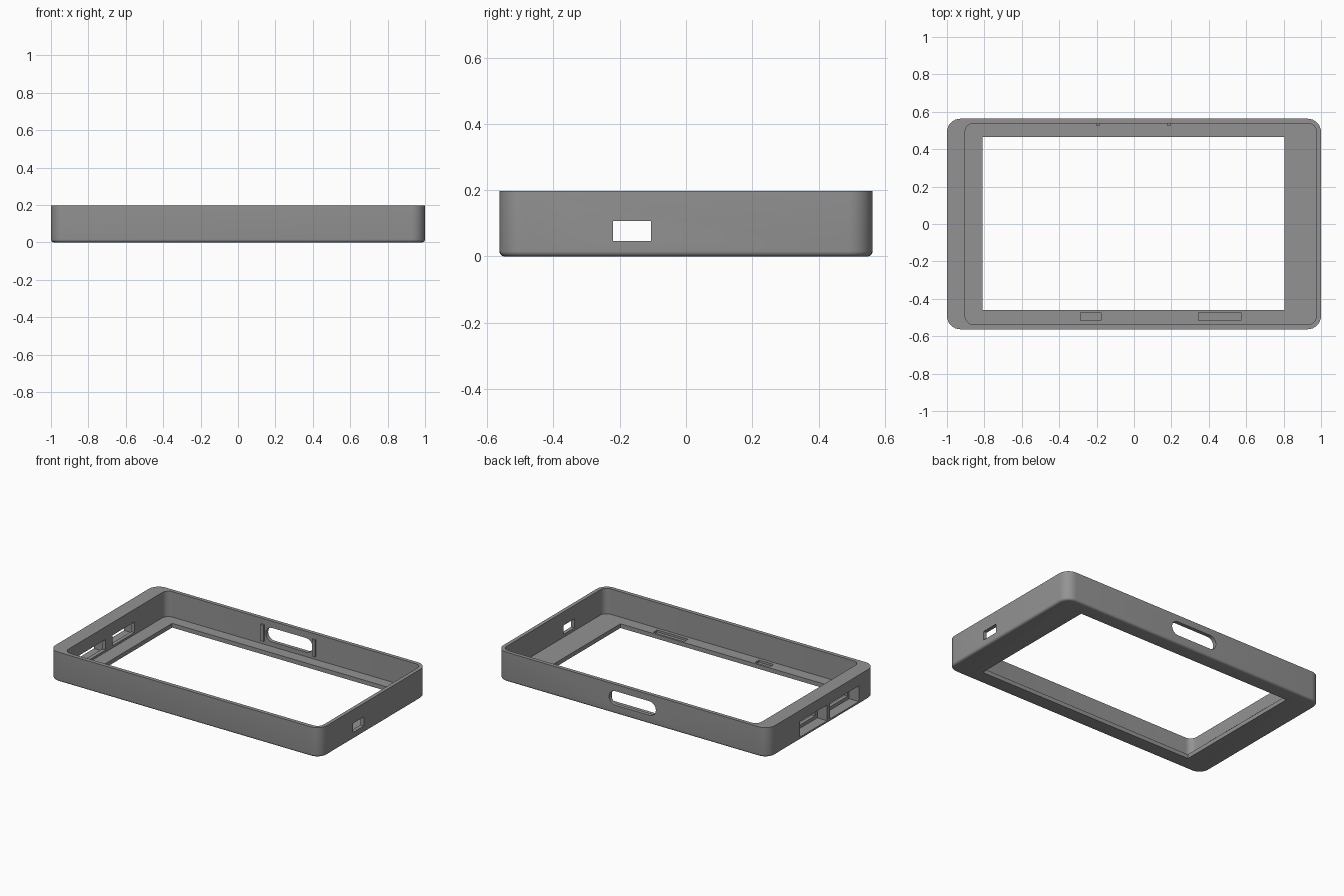
import bpy, bmesh, math

if "Cube" in bpy.data.objects:
    bpy.data.objects.remove(bpy.data.objects["Cube"])

grey = bpy.data.materials.new("plain_grey")
grey.diffuse_color = (0.29, 0.29, 0.29, 1)
grey.use_nodes = True
grey.node_tree.nodes["Principled BSDF"].inputs["Base Color"].default_value = grey.diffuse_color

H = 0.197       # case height
FLOOR = 0.028   # bezel thickness


def rounded_rect(x0, x1, y0, y1, r, n=8):
    """Counter-clockwise outline with rounded corners."""
    pts = []
    corners = [(x1 - r, y1 - r), (x0 + r, y1 - r), (x0 + r, y0 + r), (x1 - r, y0 + r)]
    for k, (cx, cy) in enumerate(corners):
        for i in range(n + 1):
            a = math.pi / 2 * (k + i / n)
            pts.append((cx + r * math.cos(a), cy + r * math.sin(a)))
    return pts


def loft(name, rings):
    """Closed solid through a stack of equal-length rings."""
    bm = bmesh.new()
    loops = [[bm.verts.new(p) for p in ring] for ring in rings]
    n = len(loops[0])
    for a, b in zip(loops, loops[1:]):
        for i in range(n):
            j = (i + 1) % n
            bm.faces.new((a[i], a[j], b[j], b[i]))
    bm.faces.new(loops[0][::-1])
    bm.faces.new(loops[-1])
    bmesh.ops.recalc_face_normals(bm, faces=bm.faces)
    me = bpy.data.meshes.new(name)
    bm.to_mesh(me)
    bm.free()
    me.materials.append(grey)
    ob = bpy.data.objects.new(name, me)
    bpy.context.collection.objects.link(ob)
    return ob


def box(name, x0, x1, y0, y1, z0, z1):
    base = [(x0, y0), (x1, y0), (x1, y1), (x0, y1)]
    return loft(name, [[(x, y, z) for x, y in base] for z in (z0, z1)])


def cut(target, cutter):
    bpy.context.view_layer.objects.active = target
    mod = target.modifiers.new("cut", 'BOOLEAN')
    mod.operation = 'DIFFERENCE'
    mod.solver = 'EXACT'
    mod.object = cutter
    bpy.ops.object.modifier_apply(modifier=mod.name)
    bpy.data.objects.remove(cutter)


# Outer shell with a small fillet along the bottom edge
rings = []
f = 0.016
for i in range(6):
    a = math.pi / 2 * i / 5
    d, z = f * (1 - math.sin(a)), f * (1 - math.cos(a))
    rings.append([(x, y, z) for x, y in
                  rounded_rect(-1 + d, 1 - d, -0.563 + d, 0.563 - d, 0.072 - d)])
rings.append([(x, y, H) for x, y in rounded_rect(-1, 1, -0.563, 0.563, 0.072)])
case = loft("case_frame", rings)

# Interior cavity, open at the top
cavity = rounded_rect(-0.903, 0.975, -0.537, 0.538, 0.045)
cut(case, loft("cavity", [[(x, y, z) for x, y in cavity] for z in (FLOOR, H + 0.1)]))

# Screen window through the bezel
cut(case, box("window", -0.81, 0.805, -0.46, 0.464, -0.1, 0.1))

# Shallow pockets in the bezel floor
for x0, x1 in ((-0.285, -0.177), (0.345, 0.573)):
    cut(case, box("pocket", x0, x1, -0.515, -0.474, FLOOR - 0.014, 0.08))

# Small port in the right wall
cut(case, box("side_port", 0.94, 1.1, -0.22, -0.105, 0.047, 0.107))

# Two plug openings in the thick left wall: wide recess, narrower hole
for r0, r1, h0, h1 in ((-0.056, 0.23, -0.03, 0.2), (-0.39, -0.087, -0.375, -0.102)):
    cut(case, box("plug_recess", -1.1, -0.928, r0, r1, 0.02, 0.125))
    cut(case, box("plug_hole", -1.0, -0.85, h0, h1, 0.042, 0.112))

# Rounded slot through the back wall
slot = rounded_rect(-0.172, 0.172, 0.058, 0.152, 0.0469)
cut(case, loft("back_slot", [[(x, y, z) for x, z in slot] for y in (0.5, 0.6)]))

bpy.ops.object.select_all(action='DESELECT')
case.select_set(True)
bpy.context.view_layer.objects.active = case
bpy.ops.object.shade_smooth_by_angle(angle=math.radians(30))

# Thin ribs either side of the back slot
for side, x in (("left", -0.193), ("right", 0.187)):
    box("slot_rib_" + side, x - 0.011, x + 0.011, 0.527, 0.54, 0.05, 0.16)
